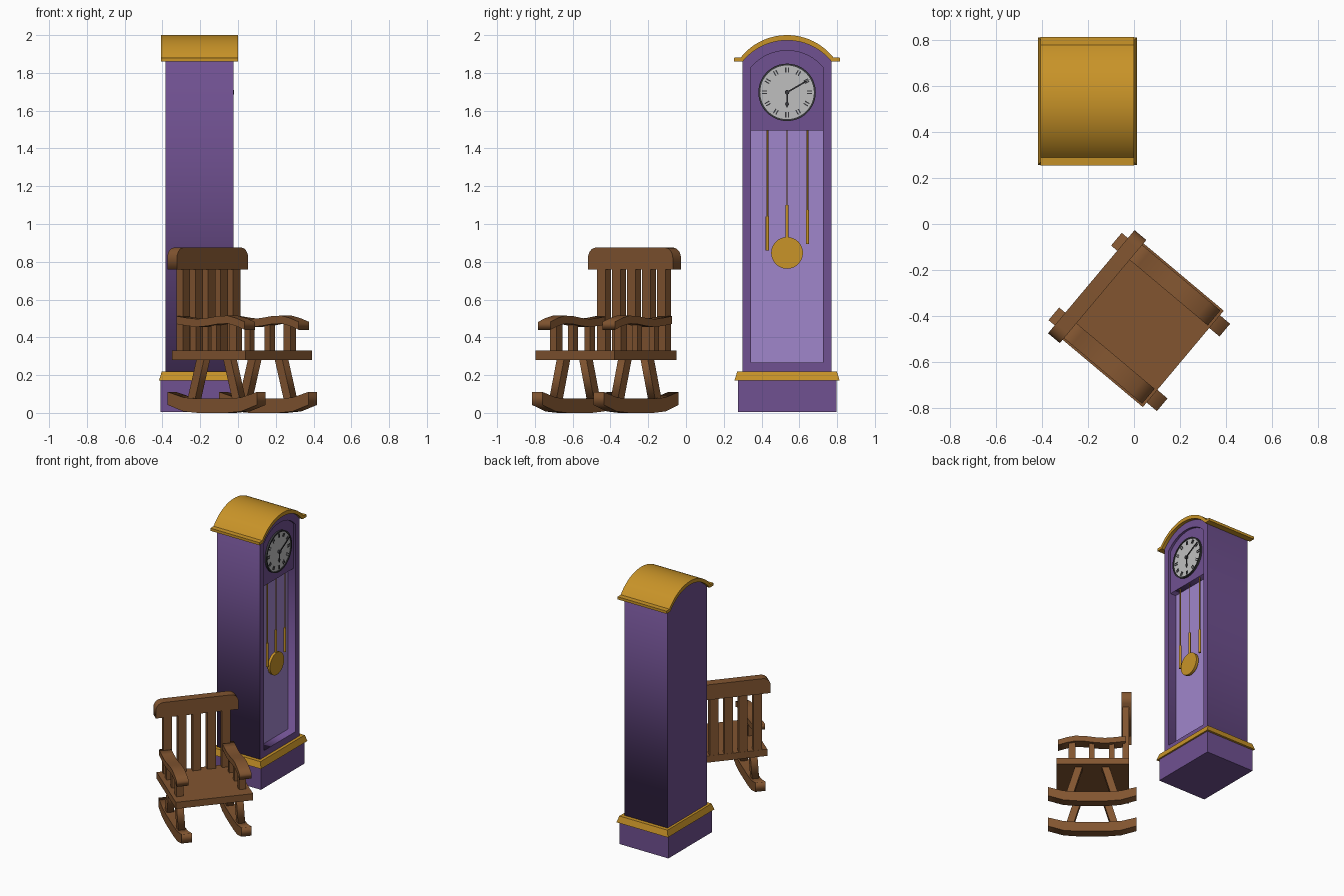
import bpy, bmesh, math
from mathutils import Matrix, Vector

if "Cube" in bpy.data.objects:
    bpy.data.objects.remove(bpy.data.objects["Cube"])


def mat(name, c):
    m = bpy.data.materials.new(name)
    m.diffuse_color = (*c, 1)
    m.use_nodes = True
    m.node_tree.nodes["Principled BSDF"].inputs["Base Color"].default_value = m.diffuse_color
    return m


PURPLE = mat("purple_wood", (0.162, 0.082, 0.283))
LILAC = mat("lilac_panel", (0.352, 0.238, 0.60))
GOLD = mat("gold", (0.578, 0.292, 0.021))
BROWN = mat("brown_wood", (0.223, 0.091, 0.03))
GREY = mat("dial_grey", (0.52, 0.52, 0.52))
DARK = mat("dark_grey", (0.04, 0.04, 0.045))

I4 = Matrix.Identity(4)
# chair space: x is forward, y is sideways, turned 40 degrees
CHAIR = Matrix.Rotation(math.radians(-40), 4, 'Z') @ Matrix.Translation((0, -0.312, 0))
AX = Matrix(((0, 0, 1, 0), (1, 0, 0, 0), (0, 1, 0, 0), (0, 0, 0, 1)))   # profile in y,z
AY = Matrix(((1, 0, 0, 0), (0, 0, -1, 0), (0, 1, 0, 0), (0, 0, 0, 1)))  # profile in x,z


def finish(name, bm, m, M=I4, smooth=False):
    bmesh.ops.transform(bm, matrix=M, verts=bm.verts)
    bmesh.ops.recalc_face_normals(bm, faces=bm.faces)
    me = bpy.data.meshes.new(name)
    bm.to_mesh(me)
    bm.free()
    me.materials.append(m)
    o = bpy.data.objects.new(name, me)
    bpy.context.collection.objects.link(o)
    if smooth:
        bpy.ops.object.select_all(action='DESELECT')
        o.select_set(True)
        bpy.context.view_layer.objects.active = o
        bpy.ops.object.shade_smooth_by_angle(angle=math.radians(30))
    return o


def prism(name, loops, lo, hi, m, axis=AX, M=I4, smooth=False):
    """Extrude an outline (further loops are holes) from lo to hi along an axis."""
    cu = bpy.data.curves.new(name, 'CURVE')
    cu.dimensions = '2D'
    cu.fill_mode = 'BOTH'
    cu.extrude = (hi - lo) / 2
    for lp in loops:
        sp = cu.splines.new('POLY')
        sp.points.add(len(lp) - 1)
        for p, (a, b) in zip(sp.points, lp):
            p.co = (a, b, 0, 1)
        sp.use_cyclic_u = True
    tmp = bpy.data.objects.new("tmp", cu)
    bpy.context.collection.objects.link(tmp)
    dg = bpy.context.evaluated_depsgraph_get()
    me = bpy.data.meshes.new_from_object(tmp.evaluated_get(dg))
    bm = bmesh.new()
    bm.from_mesh(me)
    bmesh.ops.remove_doubles(bm, verts=bm.verts, dist=1e-5)
    bpy.data.objects.remove(tmp)
    bpy.data.meshes.remove(me)
    off = (axis.to_3x3() @ Vector((0, 0, 1)))
    off = Vector([abs(v) for v in off]) * (lo + hi) / 2
    return finish(name, bm, m, M @ Matrix.Translation(off) @ axis, smooth)


def box(name, x, y, z, m, M=I4, inset=0.0):
    bm = bmesh.new()
    bmesh.ops.create_cube(bm, size=1)
    for v in bm.verts:
        sx, sy, sz = [2 * c for c in v.co]
        k = inset if sz > 0 else 0
        v.co = ((x[0] + x[1]) / 2 + sx * ((x[1] - x[0]) / 2 - k),
                (y[0] + y[1]) / 2 + sy * ((y[1] - y[0]) / 2 - k), z[1] if sz > 0 else z[0])
    return finish(name, bm, m, M)


def rod(name, x, y, z0, z1, r, m):
    bm = bmesh.new()
    bmesh.ops.create_cone(bm, cap_ends=True, segments=14, radius1=r, radius2=r, depth=z1 - z0)
    return finish(name, bm, m, Matrix.Translation((x, y, (z0 + z1) / 2)), True)


def circle(cy, cz, r, n=48):
    return [(cy + r * math.cos(2 * math.pi * i / n), cz + r * math.sin(2 * math.pi * i / n)) for i in range(n)]


CY = 0.535


def arc(half, spring, peak, n=24):
    """Points of a shallow arch, right to left."""
    h = peak - spring
    R = (half * half + h * h) / (2 * h)
    a = math.asin(half / R)
    return [(CY + R * math.sin(a - 2 * a * i / n), peak - R + R * math.cos(a - 2 * a * i / n)) for i in range(n + 1)]


def arched(half, z0, spring, peak):
    return [(CY - half, z0), (CY + half, z0)] + arc(half, spring, peak)


# ---- clock case
FX, RX = -0.025, -0.095
outer = arched(0.235, 0.2, 1.862, 1.975)
prism("clock_body", [outer], -0.385, RX, PURPLE)
prism("clock_front_frame", [outer, arched(0.19, 0.267, 1.83, 1.918)], RX, FX, PURPLE)
prism("clock_dial_panel", [arched(0.19, 1.495, 1.83, 1.918)], RX, FX - 0.018, PURPLE)
box("clock_back_panel", (RX - 0.001, RX + 0.004), (CY - 0.19, CY + 0.19), (0.267, 1.495), LILAC)
box("clock_base", (-0.41, 0.0), (0.274, 0.796), (0.005, 0.175), PURPLE)
box("clock_base_trim", (-0.418, 0.012), (0.257, 0.813), (0.172, 0.218), GOLD, inset=0.014)
roof = ([(CY + 0.28, 1.86), (CY + 0.28, 1.88)] + arc(0.245, 1.882, 2.0)
        + [(CY - 0.28, 1.88), (CY - 0.28, 1.86)] + arc(0.235, 1.86, 1.972)[::-1])
prism("clock_roof", [roof], -0.408, 0.0, GOLD, smooth=True)

# ---- dial, hour marks and hands
DY, DZ, DX = 0.535, 1.697, FX - 0.018
prism("dial", [circle(DY, DZ, 0.144)], DX, DX + 0.008, GREY, smooth=True)
prism("dial_rim", [circle(DY, DZ, 0.152), circle(DY, DZ, 0.142)], DX, DX + 0.014, DARK, smooth=True)


def radial(name, ang, pts, x0, x1):
    """Flat plate given as (sideways, outward) points, turned clockwise from 12."""
    s, c = math.sin(ang), math.cos(ang)
    return prism(name, [[(DY + u * c + v * s, DZ - u * s + v * c) for u, v in pts]], x0, x1, DARK)


for i in range(12):
    for u in (-0.007, 0.007):
        radial("hour_mark", i * math.pi / 6,
               [(u - 0.003, 0.105), (u + 0.003, 0.105), (u + 0.003, 0.132), (u - 0.003, 0.132)],
               DX + 0.006, DX + 0.011)
radial("hour_hand", math.pi, [(-0.004, 0), (0.004, 0), (0.004, 0.05), (0.011, 0.062), (0, 0.083),
                              (-0.011, 0.062), (-0.004, 0.05)], DX + 0.012, DX + 0.016)
radial("minute_hand", math.radians(60), [(-0.004, -0.01), (0.004, -0.01), (0.004, 0.1), (0, 0.14), (-0.004, 0.1)],
       DX + 0.016, DX + 0.02)
prism("hand_hub", [circle(DY, DZ, 0.012, 16)], DX + 0.006, DX + 0.023, DARK)

# ---- pendulum and weights
PX = -0.058
rod("pendulum_wire", PX, CY, 1.05, 1.5, 0.003, GOLD)
rod("pendulum_rod", PX, CY, 0.9, 1.1, 0.008, GOLD)
prism("pendulum_disc", [circle(CY, 0.847, 0.084)], PX - 0.01, PX + 0.01, GOLD, smooth=True)
for y, z0, z1 in ((0.431, 0.86, 1.04), (0.643, 0.893, 1.075)):
    rod("weight_wire", PX, y, z1 - 0.03, 1.5, 0.0045, GOLD)
    rod("clock_weight", PX, y, z0, z1, 0.009, GOLD)

# ---- rocking chair: seat, slats and top rail
box("seat", (0.035, 0.542), (-0.274, 0.274), (0.28, 0.33), BROWN, CHAIR)
for i in range(5):
    y = -0.207 + 0.1035 * i
    box("back_slat", (0.036, 0.08), (y - 0.03, y + 0.03), (0.325, 0.78), BROWN, CHAIR)
r, w, top = 0.055, 0.293, 0.875
corner = [(w - r + r * math.cos(a), top - r + r * math.sin(a)) for a in [math.pi / 2 * i / 6 for i in range(7)]]
rail = [(-w, 0.76), (w, 0.76)] + corner + [(-u, v) for u, v in reversed(corner)]
prism("top_rail", [rail], 0.019, 0.086, BROWN, AX, CHAIR)

# ---- rockers, legs, arms, spindles on both sides
C = 0.292
fs = [-0.308, -0.2, -0.1, 0.1, 0.2, 0.308]
lift = [0.042, 0.008, 0, 0, 0.008, 0.042]
rocker = [(C + f, z) for f, z in zip(fs, lift)] + [(C + f, z * 0.85 + 0.075) for f, z in zip(fs[::-1], lift)]
arm_f = [0.06, 0.13, 0.20, 0.27, 0.34, 0.41, 0.47, 0.53]
arm_z = [0.512, 0.503, 0.497, 0.502, 0.512, 0.515, 0.502, 0.482]
arm = list(zip(arm_f, arm_z)) + [(f, z - 0.042) for f, z in zip(arm_f[::-1], arm_z[::-1])]
for s in (-1, 1):
    side = "right" if s < 0 else "left"

    def span(a, b):
        return min(s * a, s * b), max(s * a, s * b)

    prism("rocker_" + side, [rocker], *span(0.176, 0.248), BROWN, AY, CHAIR)
    prism("arm_" + side, [arm], *span(0.18, 0.265), BROWN, AY, CHAIR)
    for d in (-1, 1):
        t, b, h = C + d * 0.092, C + d * 0.158, 0.026
        leg = [(b - h, 0.06), (b + h, 0.06), (t + h, 0.285), (t - h, 0.285)]
        prism("leg_" + side, [leg], *span(0.187, 0.237), BROWN, AY, CHAIR)
    for f, hw in ((0.433, 0.024), (0.295, 0.019), (0.156, 0.019)):
        box("arm_spindle_" + side, (f - hw, f + hw), span(0.222 - hw, 0.222 + hw), (0.325, 0.475), BROWN, CHAIR)
